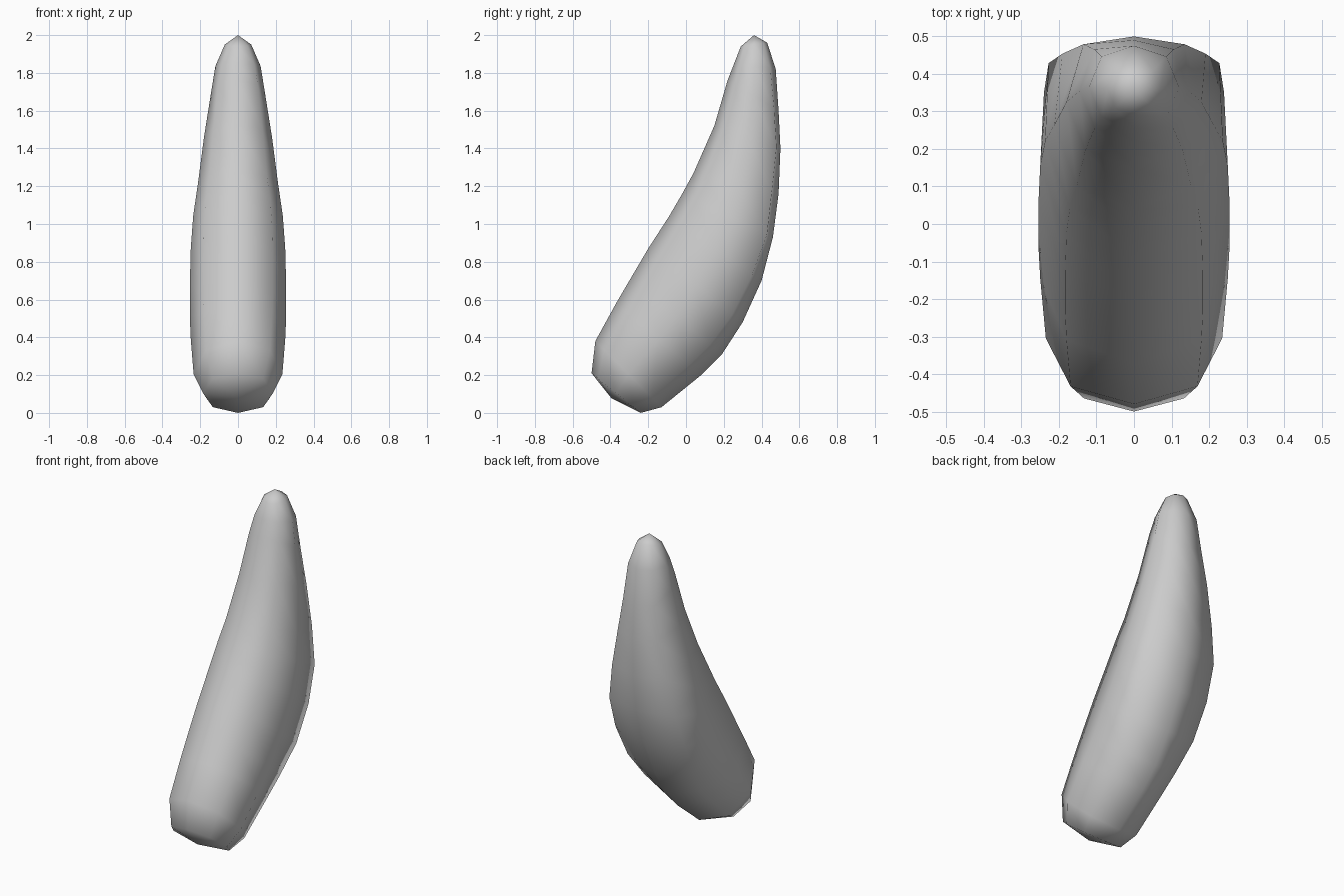
import bpy, bmesh
from mathutils import Vector

# Eight-sided cross-sections: inner-curve (y, z), outer-curve (y, z),
# half width in x, width and depth fractions at the outer corners
rings = [
    (-0.50, 0.21, -0.24, 0.00, 0.185, 0.72, 0.71),
    (-0.48, 0.38, -0.13, 0.03, 0.235, 0.72, 0.71),
    (-0.37, 0.58, 0.08, 0.20, 0.25, 0.74, 0.72),
    (-0.30, 0.70, 0.19, 0.31, 0.255, 0.78, 0.74),
    (-0.20, 0.87, 0.30, 0.48, 0.255, 0.90, 0.78),
    (-0.09, 1.04, 0.40, 0.70, 0.25, 0.96, 0.80),
    (-0.02, 1.16, 0.46, 0.93, 0.237, 0.96, 0.87),
    (0.04, 1.27, 0.49, 1.16, 0.212, 0.90, 0.84),
    (0.15, 1.52, 0.50, 1.40, 0.18, 0.75, 0.88),
    (0.22, 1.76, 0.49, 1.60, 0.145, 0.73, 0.82),
    (0.255, 1.85, 0.475, 1.82, 0.12, 0.72, 0.74),
    (0.29, 1.94, 0.43, 1.96, 0.07, 0.72, 0.71),
]

bm = bmesh.new()
loops = []
for y0, z0, y1, z1, w, cx, cy in rings:
    inner, outer = Vector((0, y0, z0)), Vector((0, y1, z1))
    mid, half = (inner + outer) / 2, (outer - inner) / 2
    # Right-hand half of the section, then its mirror
    side = [(cx, cy), (1, 0), (0.72, -0.73)]
    section = [(0, 1)] + side + [(0, -1)] + [(-x, d) for x, d in reversed(side)]
    loops.append([bm.verts.new(mid + half * d + Vector((w * x, 0, 0)))
                  for x, d in section])

# Skin between the cross-sections
n = len(loops[0])
for a, b in zip(loops, loops[1:]):
    for i in range(n):
        j = (i + 1) % n
        bm.faces.new((a[i], a[j], b[j], b[i]))

# Rounded base and pointed tip
for loop, pole in ((loops[0], (0, -0.395, 0.078)), (loops[-1], (0, 0.36, 2.0))):
    p = bm.verts.new(pole)
    for i in range(n):
        bm.faces.new((loop[i], loop[(i + 1) % n], p))

bmesh.ops.recalc_face_normals(bm, faces=bm.faces)
for f in bm.faces:
    f.smooth = True
mesh = bpy.data.meshes.new("curved_horn")
bm.to_mesh(mesh)
bm.free()
horn = bpy.data.objects.new("curved_horn", mesh)
bpy.context.collection.objects.link(horn)
